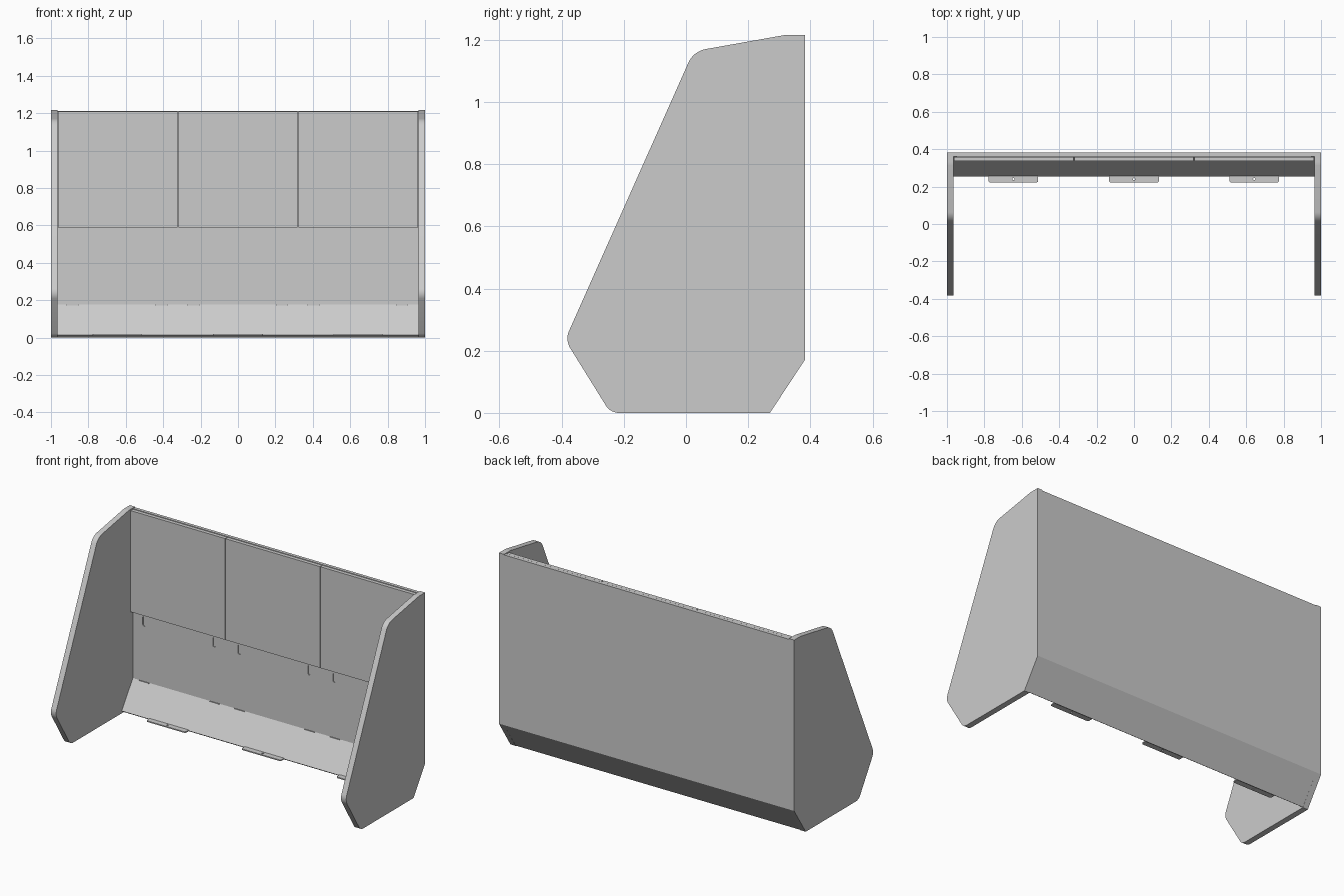
import bpy, bmesh, math
from mathutils import Vector

if "Cube" in bpy.data.objects:
    bpy.data.objects.remove(bpy.data.objects["Cube"])


def fillet(points, steps=8):
    """Round the corners of a closed 2D outline given as (u, v, radius)."""
    out = []
    n = len(points)
    for i, (u, v, r) in enumerate(points):
        p = Vector((u, v))
        if r == 0:
            out.append(p)
            continue
        a = (Vector(points[i - 1][:2]) - p).normalized()
        b = (Vector(points[(i + 1) % n][:2]) - p).normalized()
        half = a.angle(b) / 2
        start, end = p + a * r / math.tan(half), p + b * r / math.tan(half)
        centre = p + (a + b).normalized() * r / math.sin(half)
        for k in range(steps + 1):
            d = (start - centre).normalized().slerp((end - centre).normalized(), k / steps)
            out.append(centre + d * r)
    return out


def prism(name, outline, axis, lo, hi):
    """Extrude a 2D outline along x, y or z between lo and hi."""
    place = {'x': lambda p, t: (t, p[0], p[1]),
             'y': lambda p, t: (p[0], t, p[1]),
             'z': lambda p, t: (p[0], p[1], t)}[axis]
    bm = bmesh.new()
    face = bm.faces.new([bm.verts.new(place(p, lo)) for p in outline])
    ext = bmesh.ops.extrude_face_region(bm, geom=[face])
    shift = Vector(place((0, 0), hi - lo))
    bmesh.ops.translate(bm, vec=shift,
                        verts=[g for g in ext['geom'] if isinstance(g, bmesh.types.BMVert)])
    bmesh.ops.recalc_face_normals(bm, faces=bm.faces)
    mesh = bpy.data.meshes.new(name)
    bm.to_mesh(mesh)
    bm.free()
    obj = bpy.data.objects.new(name, mesh)
    bpy.context.collection.objects.link(obj)
    return obj


def rect(u0, u1, v0, v1, r=0):
    return fillet([(u0, v0, r), (u1, v0, r), (u1, v1, r), (u0, v1, r)], 6)


def cut(target, cutter):
    mod = target.modifiers.new('cut', 'BOOLEAN')
    mod.operation = 'DIFFERENCE'
    mod.solver = 'EXACT'
    mod.object = cutter
    cutter.hide_render = True
    cutter.hide_set(True)


def smooth(obj):
    bpy.ops.object.select_all(action='DESELECT')
    obj.select_set(True)
    bpy.context.view_layer.objects.active = obj
    bpy.ops.object.shade_smooth_by_angle(angle=math.radians(20))


# Side panels with rounded front corners, mirrored to both ends
side = fillet([(0.382, 1.216, 0), (0.322, 1.216, 0.12), (0.024, 1.163, 0.075),
               (-0.389, 0.235, 0.06), (-0.243, 0, 0.05), (0.27, 0, 0), (0.382, 0.17, 0)])
side_panels = prism('side_panels', side, 'x', 0.965, 1.0)
mirror = side_panels.modifiers.new('mirror', 'MIRROR')
mirror.use_mirror_merge = False
smooth(side_panels)

# Outer back with its folded lower slope
back = [(0.382, 1.212), (0.382, 0.17), (0.27, 0.002), (0.253, 0.014), (0.362, 0.176), (0.362, 1.212)]
prism('back_shell', back, 'x', -0.965, 0.965)

# Inner lining of the open part, with six upright slots
lining = prism('lower_lining', rect(-0.95, 0.95, 0.177, 0.60), 'y', 0.356, 0.3615)
for i, x in enumerate((-0.885, -0.41, -0.24, 0.235, 0.405, 0.877)):
    slot = prism(f'slot_cutter_{i}', rect(x - 0.01, x + 0.01, 0.515, 0.575, 0.0095), 'y', 0.34, 0.37)
    cut(lining, slot)
    # Small tab on the fold under each slot
    prism(f'fold_tab_{i}', rect(x - 0.033, x + 0.033, 0.352, 0.364), 'z', 0.172, 0.177)

# Three upper front panels separated by thin gaps
for i in range(3):
    x = -0.964 + i * 0.6427
    prism(f'upper_panel_{i}', rect(x + 0.002, x + 0.6407, 0.59, 1.21), 'y', 0.336, 0.358)

# Fixing plates at the lower edge, each with a screw hole
for i, x in enumerate((-0.645, 0, 0.643)):
    plate = prism(f'fixing_plate_{i}', fillet([(x - 0.133, 0.222, 0.01), (x + 0.133, 0.222, 0.01),
                                               (x + 0.133, 0.262, 0), (x - 0.133, 0.262, 0)]),
                  'z', 0.011, 0.018)
    hole = prism(f'hole_cutter_{i}', rect(x - 0.006, x + 0.006, 0.234, 0.246, 0.0058), 'z', 0, 0.03)
    cut(plate, hole)
